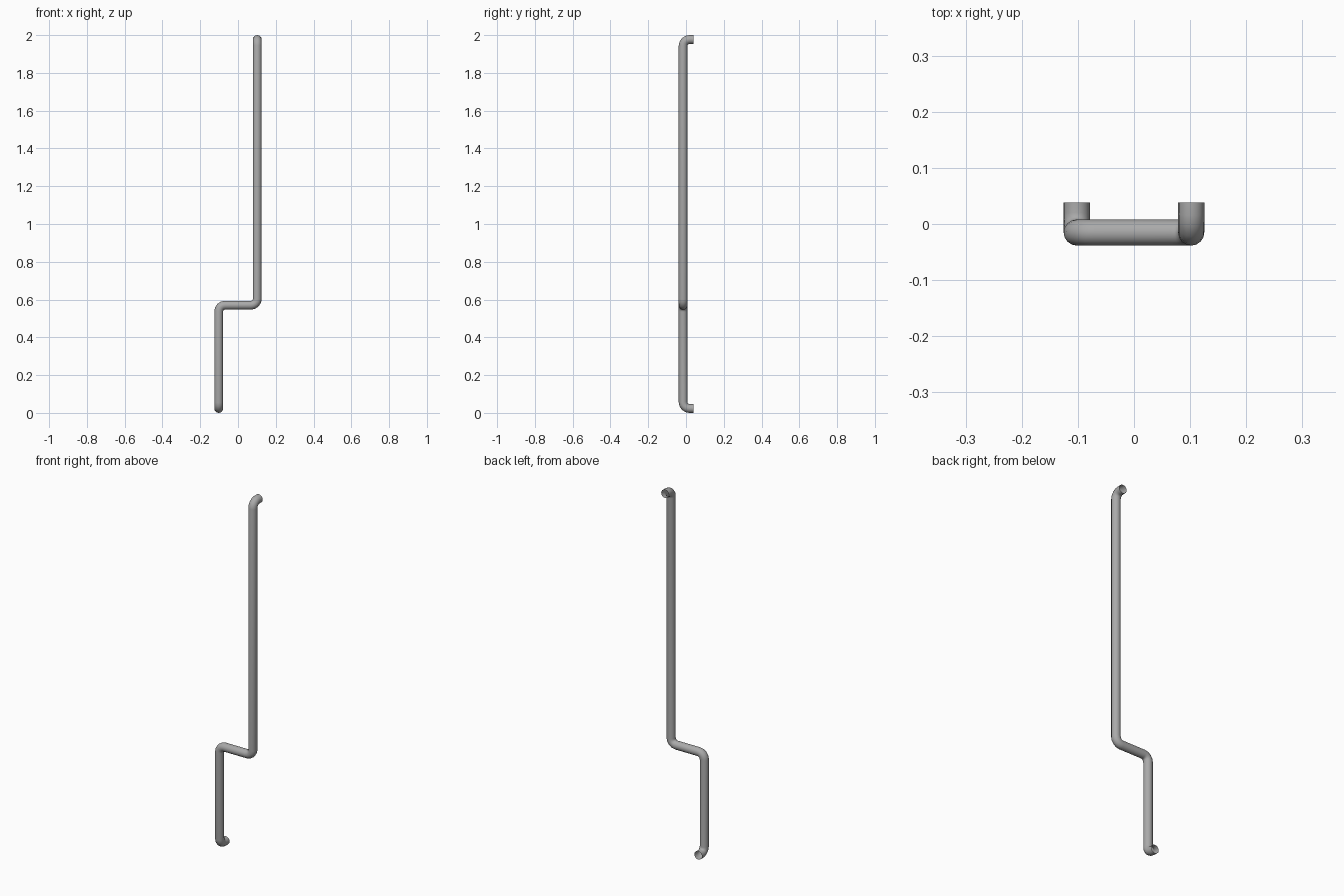
import bpy, math
from mathutils import Vector

if "Cube" in bpy.data.objects:
    bpy.data.objects.remove(bpy.data.objects["Cube"])

R = 0.0233       # pipe radius
BEND = 0.033     # centre-line bend radius
STEPS = 4
X, Y, END = 0.102, -0.0152, 0.0385

# Centre line corners: lower wall end, offset crank, upper wall end
corners = [Vector(p) for p in (
    (-X, END, R), (-X, Y, R), (-X, Y, 0.57),
    (X, Y, 0.57), (X, Y, 2 - R), (X, END, 2 - R))]


def rounded(pts):
    """Replace every inner right-angle corner by an arc."""
    path = [pts[0]]
    for a, p, b in zip(pts, pts[1:], pts[2:]):
        u, v = (a - p).normalized(), (b - p).normalized()
        centre = p + (u + v) * BEND
        for i in range(STEPS + 1):
            t = math.pi / 2 * i / STEPS
            path.append(centre - v * BEND * math.cos(t) - u * BEND * math.sin(t))
    return path + [pts[-1]]


# Bent pipe with open ends
path = rounded(corners)
curve = bpy.data.curves.new("bent_pipe", 'CURVE')
curve.dimensions = '3D'
curve.bevel_depth = R
curve.bevel_resolution = 6
curve.use_fill_caps = False
spline = curve.splines.new('POLY')
spline.points.add(len(path) - 1)
for point, co in zip(spline.points, path):
    point.co = (*co, 1)
pipe = bpy.data.objects.new("bent_pipe", curve)
bpy.context.collection.objects.link(pipe)

# Dark grey metal
metal = bpy.data.materials.new("dark_grey_metal")
metal.diffuse_color = (0.4, 0.4, 0.4, 1)
metal.use_nodes = True
metal.node_tree.nodes["Principled BSDF"].inputs["Base Color"].default_value = metal.diffuse_color
curve.materials.append(metal)

# Make it a smooth-shaded mesh
bpy.context.view_layer.objects.active = pipe
pipe.select_set(True)
bpy.ops.object.convert(target='MESH')
bpy.ops.object.shade_smooth_by_angle(angle=math.radians(40))
